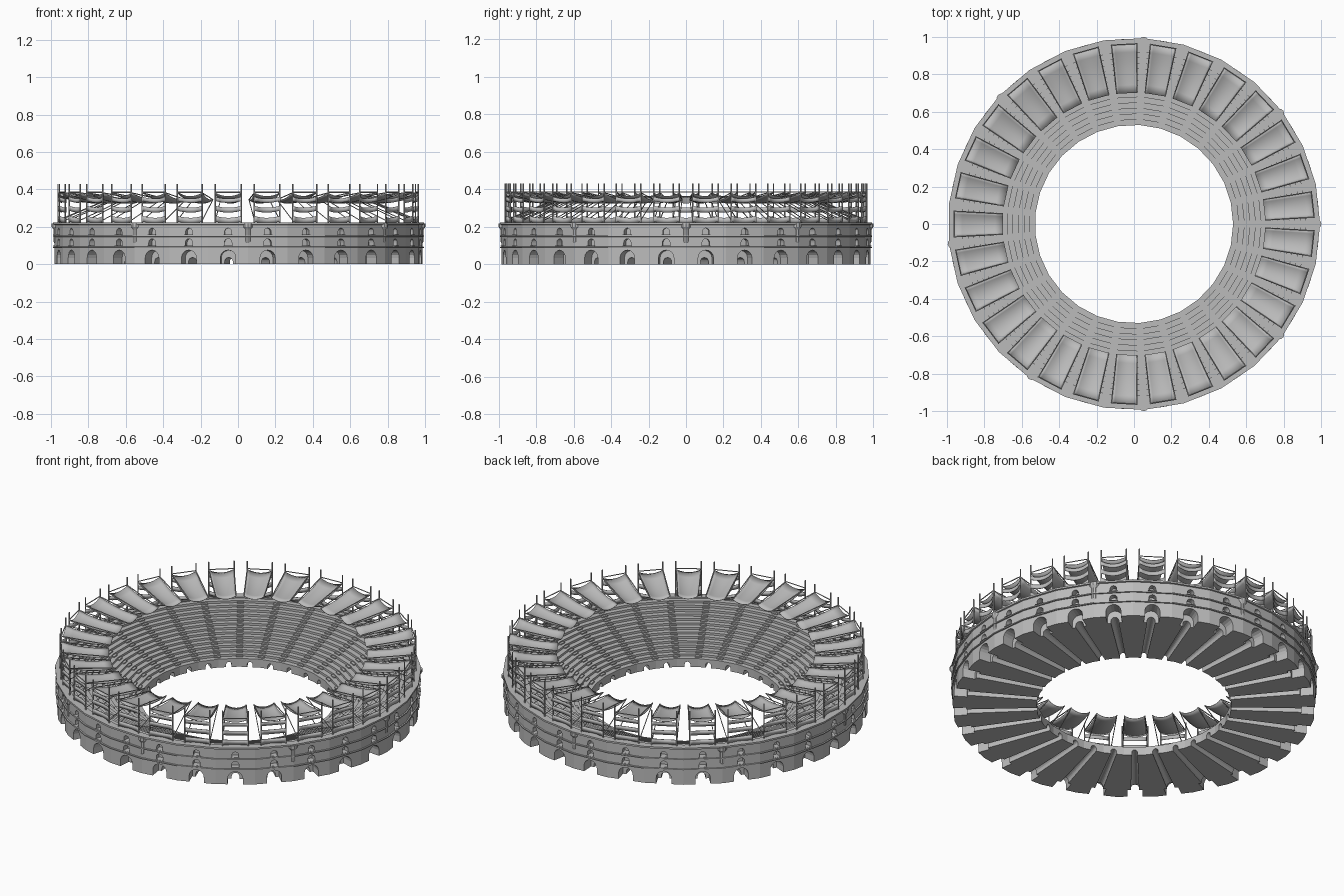
import bpy, bmesh, math
from mathutils import Matrix, Vector

cube = bpy.data.objects.get("Cube")
if cube:
    bpy.data.objects.remove(cube, do_unlink=True)

BAYS = 29
STEP = 2 * math.pi / BAYS
HALF = STEP / 2
BAY_ANGLES = [math.pi + STEP * k for k in range(BAYS)]
EDGE_ANGLES = [STEP * k for k in range(BAYS)]
ROWS, ROW_START, ROW_DEPTH, ROW_RISE = 13, 0.56, 0.03, 0.0127
FLOOR_EDGE = 0.05

stone = bpy.data.materials.new("pale grey stone")
stone.use_nodes = True
grey = (0.5, 0.5, 0.5, 1)
stone.diffuse_color = grey
stone.node_tree.nodes["Principled BSDF"].inputs["Base Color"].default_value = grey


def make_object(name, bm, smooth=False):
    mesh = bpy.data.meshes.new(name)
    bm.to_mesh(mesh)
    bm.free()
    mesh.materials.append(stone)
    for p in mesh.polygons:
        p.use_smooth = smooth
    obj = bpy.data.objects.new(name, mesh)
    bpy.context.collection.objects.link(obj)
    return obj


def repeat_round(name, part, angles, smooth=False):
    """Copy one part, modelled along +x, to every angle and join the copies."""
    mesh = bpy.data.meshes.new("part")
    part.to_mesh(mesh)
    part.free()
    bm = bmesh.new()
    for a in angles:
        start = len(bm.verts)
        bm.from_mesh(mesh)
        bm.verts.ensure_lookup_table()
        bmesh.ops.transform(bm, matrix=Matrix.Rotation(a, 4, 'Z'), verts=bm.verts[start:])
    bpy.data.meshes.remove(mesh)
    return make_object(name, bm, smooth)


def loft(bm, loops):
    """Skin a list of equal closed loops and cap both ends."""
    rings = [[bm.verts.new(p) for p in loop] for loop in loops]
    n = len(rings[0])
    for a, b in zip(rings, rings[1:]):
        for i in range(n):
            bm.faces.new((a[i], a[(i + 1) % n], b[(i + 1) % n], b[i]))
    bm.faces.new(rings[0][::-1])
    bm.faces.new(rings[-1])
    bmesh.ops.recalc_face_normals(bm, faces=bm.faces)


def arch_loop(x, half_width, base, top):
    pts = [(x, -half_width, base), (x, half_width, base)]
    for i in range(9):
        t = math.pi * i / 8
        pts.append((x, half_width * math.cos(t), top - half_width * (1 - math.sin(t))))
    return pts


def box(bm, x0, x1, half_width, z0, z1):
    size = Matrix.Diagonal((x1 - x0, 2 * half_width, z1 - z0, 1))
    place = Matrix.Translation(((x0 + x1) / 2, 0, (z0 + z1) / 2))
    bmesh.ops.create_cube(bm, size=1, matrix=place @ size)


def strut(bm, a, b, radius):
    a, b = Vector(a), Vector(b)
    turn = (b - a).to_track_quat('Z', 'Y').to_matrix().to_4x4()
    bmesh.ops.create_cone(bm, cap_ends=True, segments=6, radius1=radius, radius2=radius,
                          depth=(b - a).length, matrix=Matrix.Translation((a + b) / 2) @ turn)


def cloth(bm, point, nu, nv):
    """Grid sheet from point(u, v), with u in -1..1 and v in 0..1."""
    g = [[bm.verts.new(point(2 * i / nu - 1, j / nv)) for i in range(nu + 1)] for j in range(nv + 1)]
    for j in range(nv):
        for i in range(nu):
            bm.faces.new((g[j][i], g[j][i + 1], g[j + 1][i + 1], g[j + 1][i]))


# One bay: stepped seating inside, banded wall outside
profile = [(0.53, 0), (0.53, FLOOR_EDGE), (ROW_START, FLOOR_EDGE)]
for i in range(ROWS):
    z = FLOOR_EDGE + ROW_RISE * (i + 1)
    profile += [(ROW_START + ROW_DEPTH * i, z), (ROW_START + ROW_DEPTH * (i + 1), z)]
profile += [(0.95, 0.222), (0.995, 0.222), (0.995, 0.212), (0.987, 0.21)]
for z in (0.15, 0.09):
    profile += [(0.987, z + 0.004), (0.994, z + 0.003), (0.994, z - 0.003), (0.987, z - 0.004)]
profile.append((0.987, 0))

bay = bmesh.new()
loft(bay, [[(r * math.cos(a), r * math.sin(a), z) for r, z in profile] for a in (-HALF, HALF)])
bay_obj = make_object("bay", bay)

# Entrance arch, tapering passage and two windows cut out of the bay
cuts = [
    [arch_loop(1.1, 0.043, -0.02, 0.078), arch_loop(0.91, 0.04, -0.02, 0.074)],
    [arch_loop(0.93, 0.022, -0.02, 0.036), arch_loop(0.4, 0.013, -0.02, 0.03)],
    [arch_loop(1.1, 0.02, 0.1, 0.136), arch_loop(0.945, 0.02, 0.1, 0.136)],
    [arch_loop(1.1, 0.018, 0.16, 0.193), arch_loop(0.945, 0.018, 0.16, 0.193)],
]
cutters = []
for loops in cuts:
    bm = bmesh.new()
    loft(bm, loops)
    cutter = make_object("opening_cutter", bm)
    cutter.hide_render = True
    cutters.append(cutter)
    mod = bay_obj.modifiers.new("opening", 'BOOLEAN')
    mod.operation = 'DIFFERENCE'
    mod.solver = 'EXACT'
    mod.object = cutter
bpy.context.view_layer.update()
depsgraph = bpy.context.evaluated_depsgraph_get()
cut_mesh = bpy.data.meshes.new_from_object(bay_obj.evaluated_get(depsgraph))
for obj in cutters + [bay_obj]:
    bpy.data.objects.remove(obj, do_unlink=True)

# Drop the hidden faces between bays, then repeat the bay round the ring
bay = bmesh.new()
bay.from_mesh(cut_mesh)
bpy.data.meshes.remove(cut_mesh)
sides = [f for f in bay.faces
         if all(abs(abs(math.atan2(v.co.y, v.co.x)) - HALF) < 1e-4 for v in f.verts)
         and abs(f.normal.y) > 0.9]
bmesh.ops.delete(bay, geom=sides, context='FACES')
repeat_round("arena_wall_and_seating", bay, BAY_ANGLES)

# Small sills under the windows
sills = bmesh.new()
for z in (0.099, 0.159):
    box(sills, 0.975, 0.99, 0.024, z - 0.004, z)
repeat_round("window_sills", sills, BAY_ANGLES)

# Aisle half steps between the bays
steps = bmesh.new()
for i in range(ROWS):
    r, z = ROW_START + ROW_DEPTH * i, FLOOR_EDGE + ROW_RISE * i
    box(steps, r - 0.015, r + 0.002, 0.018, z - 0.002, z + ROW_RISE / 2)
repeat_round("aisle_steps", steps, EDGE_ANGLES)

# Hanging turrets on the outer wall
turret = bmesh.new()
outline = [(0.006, 0.1), (0.017, 0.122), (0.017, 0.185), (0.027, 0.2), (0.027, 0.218)]
loft(turret, [[(0.975 + r * math.cos(math.pi * i / 5), r * math.sin(math.pi * i / 5), z)
               for i in range(10)] for r, z in outline])
repeat_round("wall_turrets", turret, [STEP * k for k in (0, 3, 7, 11, 15, 19, 22, 26)])

# Awning frames: tall posts, rails and slanted braces
OUT_R, IN_R, OUT_W, IN_W = 0.962, 0.70, 0.069, 0.055
OUT_Z, IN_Z = 0.382, 0.345
frame = bmesh.new()
for s in (-1, 1):
    strut(frame, (OUT_R, s * OUT_W, 0.215), (OUT_R, s * OUT_W, 0.43), 0.004)
    strut(frame, (OUT_R, s * OUT_W, OUT_Z), (IN_R, s * IN_W, IN_Z), 0.003)
    strut(frame, (OUT_R, s * OUT_W, 0.235), (IN_R, s * IN_W, IN_Z), 0.0025)
strut(frame, (OUT_R, -OUT_W, OUT_Z + 0.003), (OUT_R, OUT_W, OUT_Z + 0.003), 0.003)
repeat_round("awning_frames", frame, BAY_ANGLES)


# Sagging awnings
def awning_point(u, v):
    sag = 0.018 * (1 - u * u) + 0.012 * math.sin(math.pi * v)
    half_width = OUT_W + (IN_W - OUT_W) * v
    return (OUT_R + (IN_R - OUT_R) * v, u * half_width, OUT_Z + (IN_Z - OUT_Z) * v - sag)


awning = bmesh.new()
cloth(awning, awning_point, 8, 6)
awnings = repeat_round("awnings", awning, BAY_ANGLES, smooth=True)

# Cloth strips slung between the outer posts
strips = bmesh.new()
for top, height in ((0.36, 0.022), (0.312, 0.026), (0.258, 0.03)):
    cloth(strips, lambda u, v: (OUT_R - 0.02 * (1 - u * u), u * OUT_W,
                                top - height * v - 0.01 * (1 - u * u)), 8, 1)
strip_obj = repeat_round("cloth_strips", strips, BAY_ANGLES, smooth=True)

for obj in (awnings, strip_obj):
    mod = obj.modifiers.new("thickness", 'SOLIDIFY')
    mod.thickness = 0.003
